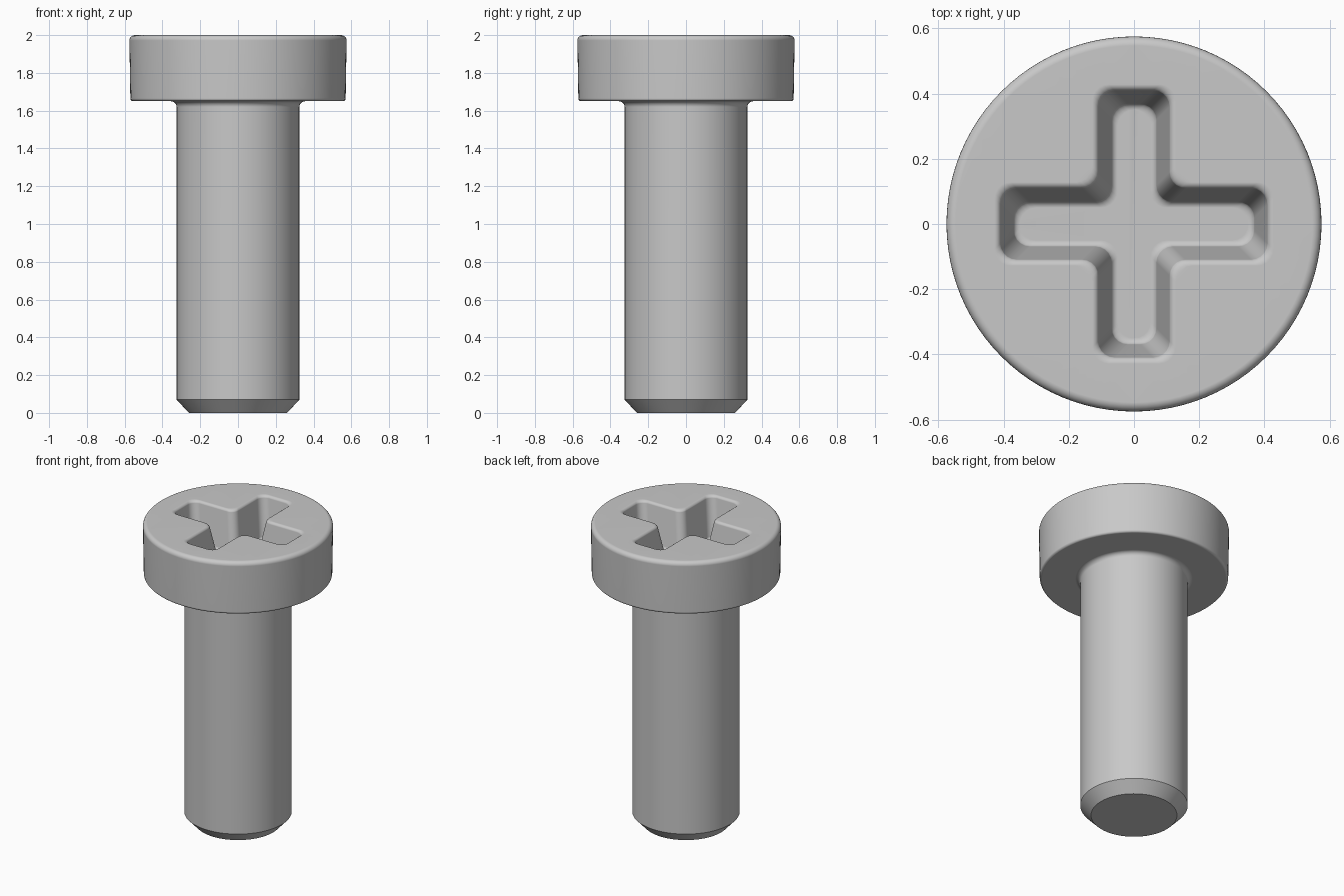
import bpy, bmesh
from math import sin, cos, pi, radians

if "Cube" in bpy.data.objects:
    bpy.data.objects.remove(bpy.data.objects["Cube"])

SIDES = 96
STEPS = 5
DEPTH = 0.26

steel = bpy.data.materials.new("grey steel")
steel.use_nodes = True
colour = (0.58, 0.58, 0.58, 1)
steel.diffuse_color = colour
steel.node_tree.nodes["Principled BSDF"].inputs["Base Color"].default_value = colour


def arc(cx, cy, r, start, end, steps=STEPS):
    """Points on an arc, angles in degrees."""
    angles = [radians(start + (end - start) * i / steps) for i in range(steps + 1)]
    return [(cx + r * cos(a), cy + r * sin(a)) for a in angles]


def circle(r):
    return [(r * cos(2 * pi * i / SIDES), r * sin(2 * pi * i / SIDES)) for i in range(SIDES)]


def cross(half_width, length, r=0.05):
    """Plus-shaped outline with rounded tips and rounded inner corners."""
    w = half_width
    quarter = (arc(length - r, -w + r, r, -90, 0) + arc(length - r, w - r, r, 0, 90)
               + arc(w + r, w + r, r, 270, 180))
    points = []
    for c, s in ((1, 0), (0, 1), (-1, 0), (0, -1)):
        points += [(x * c - y * s, x * s + y * c) for x, y in quarter]
    return points


def add_loop(bm, outline, z):
    return [bm.verts.new((x, y, z)) for x, y in outline]


def skin(bm, loops):
    """Join successive loops with quads."""
    for low, high in zip(loops, loops[1:]):
        n = len(low)
        for i in range(n):
            j = (i + 1) % n
            bm.faces.new((low[i], low[j], high[j], high[i]))


bm = bmesh.new()

# Turned body: chamfered tip, shank, fillet under the head, rounded head
profile = [(0.26, 0), (0.325, 0.07)]
profile += arc(0.355, 1.62, 0.03, 180, 90)
profile += arc(0.555, 1.665, 0.015, -90, 0)
profile += arc(0.547, 1.972, 0.028, 0, 90)
body = [add_loop(bm, circle(r), z) for r, z in profile]
skin(bm, body)
bm.faces.new(body[0][::-1])

# Tapered cross recess: rounded rim, sloping wall, filleted floor
slope = [(d, z) for d, z in arc(0, 1.98, 0.02, 90, 15)]
slope += arc(0.078, 2 - DEPTH + 0.02, 0.02, 195, 270)
recess = [add_loop(bm, cross(0.128 - d, 0.428 - d), z) for d, z in slope]
skin(bm, recess)
bm.faces.new(recess[-1])

# Flat top between the head edge and the recess
rim_edges = []
for ring in (body[-1], recess[0]):
    for a, b in zip(ring, ring[1:] + ring[:1]):
        rim_edges.append(bm.edges.get((a, b)))
bmesh.ops.triangle_fill(bm, edges=rim_edges, use_beauty=True, normal=(0, 0, 1))
bmesh.ops.recalc_face_normals(bm, faces=bm.faces)

mesh = bpy.data.meshes.new("screw")
bm.to_mesh(mesh)
bm.free()
mesh.materials.append(steel)
screw = bpy.data.objects.new("screw", mesh)
bpy.context.collection.objects.link(screw)

# Smooth shading with crisp chamfer edges and flat large faces
bpy.ops.object.select_all(action="DESELECT")
screw.select_set(True)
bpy.context.view_layer.objects.active = screw
bpy.ops.object.shade_smooth_by_angle(angle=radians(30))
weighted = screw.modifiers.new("Weighted normals", "WEIGHTED_NORMAL")
weighted.keep_sharp = True
